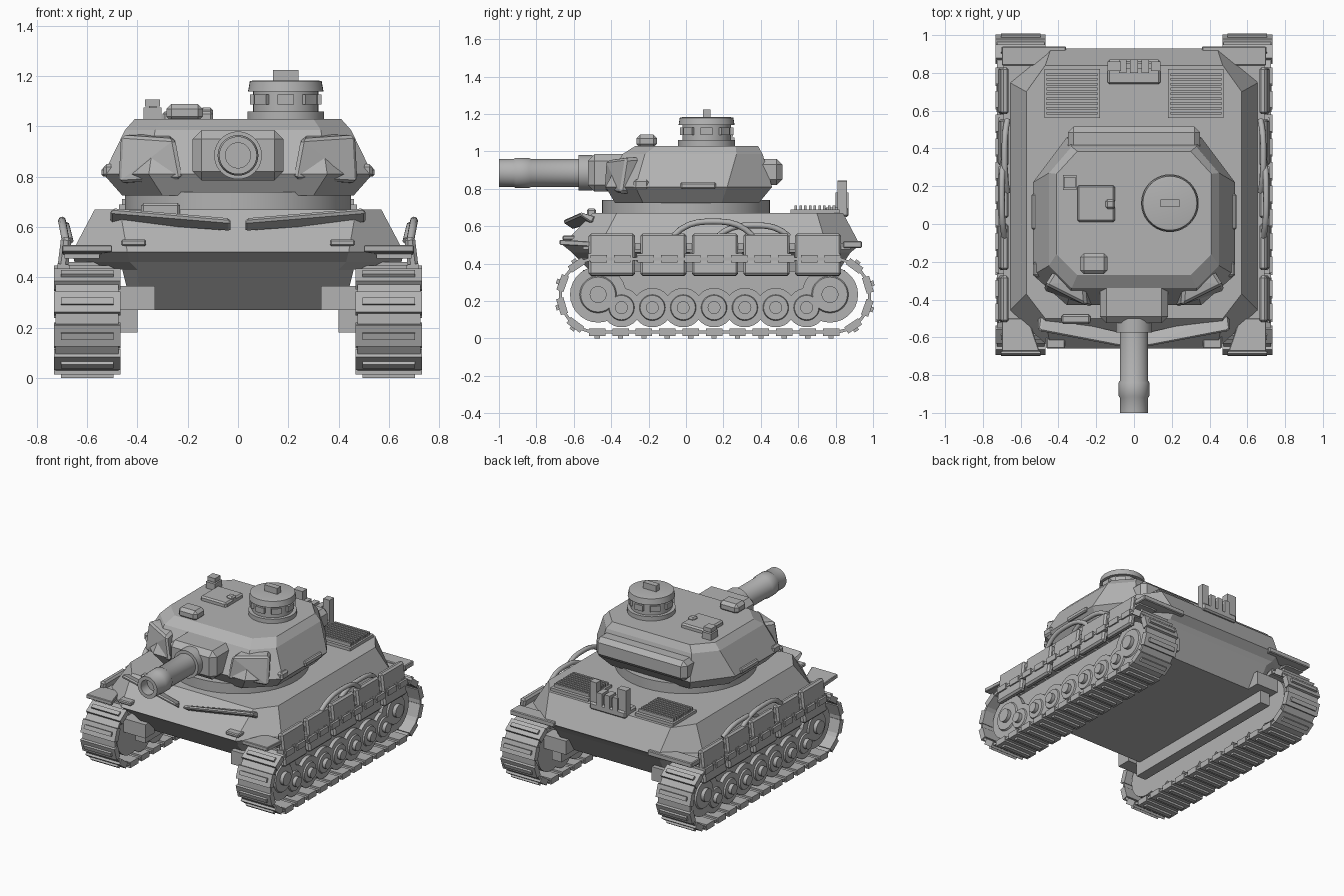
import bpy, bmesh, math
from mathutils import Vector, Matrix

if "Cube" in bpy.data.objects:
    bpy.data.objects.remove(bpy.data.objects["Cube"])

grey = bpy.data.materials.new("plain_grey")
grey.diffuse_color = (0.45, 0.45, 0.45, 1)
grey.use_nodes = True
grey.node_tree.nodes["Principled BSDF"].inputs["Base Color"].default_value = grey.diffuse_color


def finish(name, bm, bevel=0.0, smooth=False):
    bmesh.ops.recalc_face_normals(bm, faces=bm.faces)
    me = bpy.data.meshes.new(name)
    bm.to_mesh(me)
    bm.free()
    ob = bpy.data.objects.new(name, me)
    bpy.context.collection.objects.link(ob)
    me.materials.append(grey)
    if bevel:
        m = ob.modifiers.new("bevel", 'BEVEL')
        m.width, m.segments, m.limit_method = bevel, 1, 'ANGLE'
    if smooth:
        bpy.ops.object.select_all(action='DESELECT')
        bpy.context.view_layer.objects.active = ob
        ob.select_set(True)
        bpy.ops.object.shade_smooth_by_angle(angle=math.radians(35))
    return ob


def add_box(bm, x0, x1, y0, y1, z0, z1, rot=None):
    m = Matrix.Translation(((x0 + x1) / 2, (y0 + y1) / 2, (z0 + z1) / 2))
    if rot:
        m = m @ rot
    bmesh.ops.create_cube(bm, size=1, matrix=m @ Matrix.Diagonal((x1 - x0, y1 - y0, z1 - z0, 1)))


def box(name, *dims, bevel=0.0, rot=None):
    bm = bmesh.new()
    add_box(bm, *dims, rot=rot)
    return finish(name, bm, bevel)


def loft(name, rings, bevel=0.0):
    """Stack chamfered rectangles: half width, front, back, chamfers, height."""
    bm, prev, first = bmesh.new(), None, None
    for w, y0, y1, cx, cf, cb, z in rings:
        pts = [(-w + cx, y0), (w - cx, y0), (w, y0 + cf), (w, y1 - cb),
               (w - cx, y1), (-w + cx, y1), (-w, y1 - cb), (-w, y0 + cf)]
        ring = [bm.verts.new((x, y, z)) for x, y in pts]
        if prev:
            for i in range(8):
                j = (i + 1) % 8
                bm.faces.new((prev[i], prev[j], ring[j], ring[i]))
        else:
            first = ring
        prev = ring
    bm.faces.new(first)
    bm.faces.new(prev)
    return finish(name, bm, bevel)


def hull(name, pts, bevel=0.0):
    bm = bmesh.new()
    for p in pts:
        bm.verts.new(p)
    bmesh.ops.convex_hull(bm, input=bm.verts)
    bmesh.ops.dissolve_limit(bm, angle_limit=0.02, verts=bm.verts, edges=bm.edges)
    return finish(name, bm, bevel)


def add_lathe(bm, profile, centre, axis='z', n=40):
    """Revolve (radius, offset) points about an axis through the centre."""
    rings = []
    for r, h in profile:
        ring = []
        for i in range(n):
            a = 2 * math.pi * i / n
            c, s = r * math.cos(a), r * math.sin(a)
            p = {'z': (c, s, h), 'y': (c, h, s), 'x': (h, c, s)}[axis]
            ring.append(bm.verts.new(Vector(p) + Vector(centre)))
        rings.append(ring)
    for a, b in zip(rings, rings[1:]):
        for i in range(n):
            j = (i + 1) % n
            bm.faces.new((a[i], a[j], b[j], b[i]))
    bm.faces.new(rings[0])
    bm.faces.new(rings[-1])


def lathe(name, profile, centre, axis='z', n=40):
    bm = bmesh.new()
    add_lathe(bm, profile, centre, axis, n)
    return finish(name, bm, smooth=True)


# Hull
loft("hull", [(0.42, -0.42, 0.76, 0.03, 0.02, 0.02, 0.27), (0.46, -0.58, 0.86, 0.06, 0.05, 0.05, 0.43),
              (0.65, -0.61, 0.88, 0.22, 0.2, 0.14, 0.46), (0.66, -0.66, 0.93, 0.22, 0.2, 0.18, 0.5),
              (0.57, -0.5, 0.84, 0.1, 0.13, 0.14, 0.67)])

# Turret
lathe("turret_ring", [(0.45, 0.66), (0.45, 0.74)], (0, 0, 0), n=48)
loft("turret", [(0.46, -0.38, 0.39, 0.16, 0.15, 0.2, 0.725), (0.535, -0.43, 0.46, 0.18, 0.16, 0.24, 0.81),
                (0.45, -0.34, 0.41, 0.12, 0.12, 0.14, 0.985), (0.41, -0.27, 0.385, 0.11, 0.11, 0.12, 1.03)])
box("rear_stowage", -0.35, 0.35, 0.38, 0.515, 0.82, 0.96, bevel=0.03)
box("mantlet", -0.18, 0.18, -0.525, -0.3, 0.785, 0.985, bevel=0.035)

# Gun
lathe("gun_collar", [(0.095, -0.575), (0.095, -0.5)], (0, 0, 0.885), 'y')
lathe("gun_barrel", [(0.05, -0.93), (0.05, -1.0), (0.075, -1.0), (0.075, -0.92), (0.081, -0.91),
                     (0.081, -0.84), (0.075, -0.83), (0.075, -0.5)], (0, 0, 0.885), 'y')

# Cupola
cup = (0.19, 0.11, 0)
lathe("cupola", [(0.153, 1.02), (0.153, 1.06), (0.13, 1.06), (0.13, 1.14), (0.15, 1.14),
                 (0.143, 1.18), (0.13, 1.183)], cup)
box("cupola_handle", 0.14, 0.24, 0.09, 0.13, 1.17, 1.225)
bm = bmesh.new()
for i in range(8):
    a = math.pi * i / 4
    x, y = cup[0] + 0.13 * math.cos(a), cup[1] + 0.13 * math.sin(a)
    add_box(bm, x - 0.013, x + 0.013, y - 0.032, y + 0.032, 1.088, 1.127, rot=Matrix.Rotation(a, 4, 'Z'))
finish("vision_blocks", bm)

# Turret roof fittings
box("roof_hatch", -0.3, -0.1, 0.01, 0.205, 1.02, 1.06, bevel=0.01)
box("roof_sight", -0.285, -0.14, -0.265, -0.155, 1.02, 1.09, bevel=0.02)
box("hatch_latch", -0.15, -0.1, 0.08, 0.13, 1.04, 1.075, bevel=0.01)
box("roof_post", -0.375, -0.305, 0.18, 0.26, 1.02, 1.075)
box("roof_post_top", -0.37, -0.31, 0.19, 0.25, 1.08, 1.108)
box("roof_post_neck", -0.355, -0.325, 0.205, 0.235, 1.07, 1.085)

# Rear deck
bm = bmesh.new()
for s in (-1, 1):
    add_box(bm, s * 0.327 - 0.147, s * 0.327 + 0.147, 0.56, 0.82, 0.64, 0.69)
    for i in range(9):
        y = 0.58 + i * 0.0255
        add_box(bm, s * 0.327 - 0.135, s * 0.327 + 0.135, y, y + 0.014, 0.68, 0.712)
finish("engine_grilles", bm)
box("rack_base", -0.14, 0.14, 0.74, 0.87, 0.65, 0.70, bevel=0.01)
box("rack_left_post", -0.14, -0.07, 0.81, 0.86, 0.68, 0.845)
box("rack_right_post", 0.09, 0.14, 0.81, 0.86, 0.68, 0.84)
box("rack_rail", -0.14, 0.14, 0.82, 0.85, 0.68, 0.76)
bm = bmesh.new()
for x in (-0.06, 0.0, 0.06):
    add_box(bm, x - 0.02, x + 0.02, 0.8, 0.87, 0.69, 0.78)
finish("rack_prongs", bm)
box("front_tool_box", -0.385, -0.23, -0.53, -0.48, 0.62, 0.695, bevel=0.01)

for s, side in ((-1, "left"), (1, "right")):
    # Turret cheek armour, raked back toward the side
    hull(side + "_cheek_armour", [(s * x, y, z) for x, y, z in (
        (0.22, -0.44, 0.79), (0.25, -0.43, 0.95), (0.48, -0.35, 0.775), (0.47, -0.32, 0.965),
        (0.25, -0.3, 0.79), (0.26, -0.3, 0.97), (0.42, -0.24, 0.775), (0.42, -0.24, 0.97))], 0.014)
    box(side + "_cheek_wedge", *sorted((s * 0.49, s * 0.535)), -0.28, -0.2, 0.795, 0.85, bevel=0.012)
    box(side + "_turret_rail", *sorted((s * 0.5, s * 0.543)), -0.03, 0.16, 0.8, 0.835, bevel=0.008)
    # Splash bars on the sloped nose
    hull(side + "_splash_bar", [(s * x, y, z) for x, y, z in (
        (0.03, -0.66, 0.62), (0.03, -0.6, 0.58), (0.03, -0.65, 0.635), (0.04, -0.58, 0.61),
        (0.51, -0.57, 0.66), (0.51, -0.5, 0.615), (0.5, -0.56, 0.675), (0.49, -0.48, 0.65))], 0.01)
    box(side + "_nose_step", *sorted((s * 0.365, s * 0.465)), -0.66, -0.58, 0.525, 0.55, bevel=0.006)
    # Fenders with front and rear flaps
    box(side + "_fender", *sorted((s * 0.55, s * 0.69)), -0.55, 0.88, 0.475, 0.51)
    hull(side + "_front_flap", [(s * x, y, z + d) for d in (0, 0.028) for x, y, z in (
        (0.5, -0.675, 0.5), (0.7, -0.675, 0.5), (0.7, -0.5, 0.49), (0.56, -0.5, 0.49))], 0.004)
    box(side + "_rear_flap", *sorted((s * 0.36, s * 0.7)), 0.84, 0.94, 0.485, 0.52, bevel=0.005)
    # Inner suspension beam and brackets
    box(side + "_suspension_beam", *sorted((s * 0.4, s * 0.475)), -0.45, 0.8, 0.18, 0.3)
    for y, end in ((-0.5, "front"), (0.8, "rear")):
        box(f"{side}_{end}_axle_bracket", *sorted((s * 0.33, s * 0.5)), y - 0.05, y + 0.05, 0.27, 0.365)

    # Skirt plates, leaning inward at the top, joined by short straps
    tilt = Matrix.Rotation(-s * 0.12, 4, 'Y')
    for i in range(5):
        y = -0.52 + i * 0.2755
        box(f"{side}_skirt_{i + 1}", *sorted((s * 0.675, s * 0.717)), y, y + 0.247, 0.335, 0.56,
            bevel=0.012, rot=tilt)
    bm = bmesh.new()
    for i in range(16):
        y = -0.5 + i * 0.0865
        add_box(bm, s * 0.695 - 0.025, s * 0.695 + 0.025, y - 0.025, y + 0.025, 0.415, 0.452, rot=tilt)
    finish(side + "_skirt_straps", bm)

    # Tow cables arched above the skirts
    for k, (y0, y1, x) in enumerate(((-0.07, 0.36, 0.685), (0.17, 0.55, 0.67))):
        cu = bpy.data.curves.new(side + "_cable", 'CURVE')
        cu.dimensions, cu.bevel_depth, cu.bevel_resolution = '3D', 0.016, 2
        cu.use_fill_caps = True
        sp = cu.splines.new('POLY')
        sp.points.add(10)
        for i, p in enumerate(sp.points):
            t = i / 10
            arch = 1 - abs(2 * t - 1) ** 3
            p.co = (s * (x + 0.015 * arch), y0 + (y1 - y0) * t, 0.545 + (0.08 - 0.02 * k) * arch, 1)
        ob = bpy.data.objects.new(f"{side}_tow_cable_{k + 1}", cu)
        bpy.context.collection.objects.link(ob)
        cu.materials.append(grey)
        bpy.ops.object.select_all(action='DESELECT')
        bpy.context.view_layer.objects.active = ob
        ob.select_set(True)
        bpy.ops.object.convert(target='MESH')

    # Wheels: end wheels, then seven road wheels with hubs
    bm = bmesh.new()
    wheels = [(-0.47, 0.235, 0.15, 0.045), (0.77, 0.235, 0.15, 0.045)]
    wheels += [(-0.345 + 0.165 * i, 0.165, 0.105, 0.034) for i in range(7)]
    for y, z, r, h in wheels:
        prof = [(r, 0.5), (r, 0.675), (r * 0.66, 0.675), (r * 0.62, 0.685), (h, 0.685), (h, 0.71)]
        add_lathe(bm, [(q, s * x) for q, x in prof], (0, y, z), 'x', 28)
    finish(side + "_wheels", bm, smooth=True)
    box(side + "_wheel_backing", *sorted((s * 0.5, s * 0.65)), -0.47, 0.77, 0.15, 0.36)

    # Track: links spaced around a rounded loop, over a thin belt
    c0, c1, zc, rad = -0.475, 0.785, 0.23, 0.196
    straight, arc = c1 - c0, math.pi * rad
    total = 2 * (straight + arc)

    def along(d):
        d %= total
        if d < straight:
            return c0 + d, zc - rad, 0
        if d < straight + arc:
            a = (d - straight) / rad
            return c1 + rad * math.sin(a), zc - rad * math.cos(a), a
        if d < 2 * straight + arc:
            return c1 - (d - straight - arc), zc + rad, math.pi
        a = math.pi + (d - 2 * straight - arc) / rad
        return c0 + rad * math.sin(a), zc - rad * math.cos(a), a

    bm = bmesh.new()
    n = 30
    for i in range(2 * n):
        y, z, a = along(total * i / (2 * n))
        rot = Matrix.Rotation(a, 4, 'X')
        if i % 2:
            add_box(bm, s * 0.6 - 0.125, s * 0.6 + 0.125, y - 0.036, y + 0.036, z - 0.008, z + 0.008, rot=rot)
        else:
            add_box(bm, s * 0.6 - 0.132, s * 0.6 + 0.132, y - 0.044, y + 0.044, z - 0.02, z + 0.02, rot=rot)
            off = rot.to_3x3() @ Vector((0, 0, -0.024))
            y, z = y + off.y, z + off.z
            add_box(bm, s * 0.6 - 0.105, s * 0.6 + 0.105, y - 0.014, y + 0.014, z - 0.01, z + 0.01, rot=rot)
    finish(side + "_track", bm)
